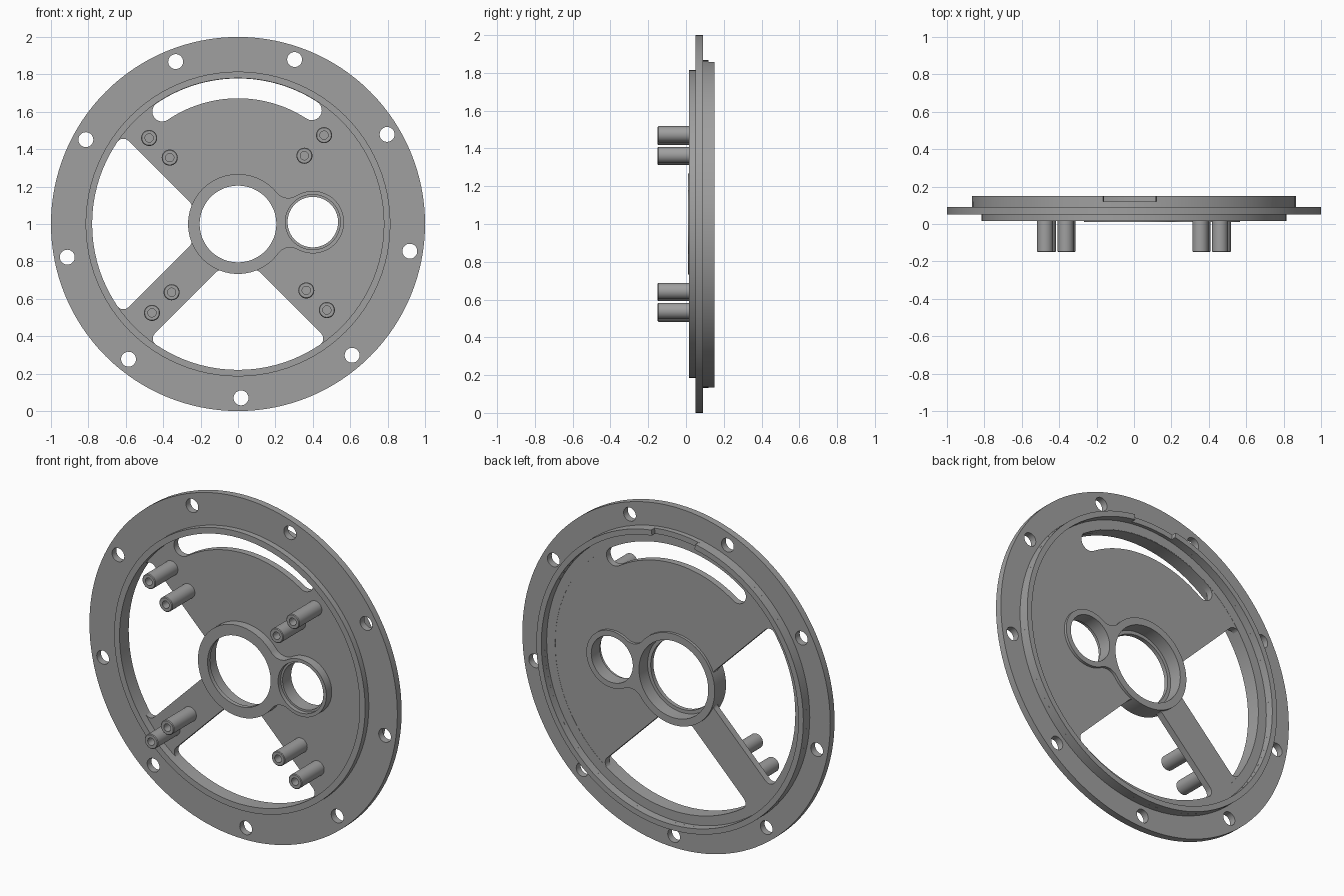
import bpy, bmesh
from math import sin, cos, asin, acos, pi, radians, sqrt, hypot, atan2

cube = bpy.data.objects.get("Cube")
if cube:
    bpy.data.objects.remove(cube)

CENTRE_Z = 1.0
grey = bpy.data.materials.new("machined grey")
grey.use_nodes = True
colour = (0.35, 0.35, 0.35, 1)
grey.diffuse_color = colour
grey.node_tree.nodes["Principled BSDF"].inputs["Base Color"].default_value = colour


def arc(cx, cy, r, a, b, n=12):
    """Points on an arc from angle a to b in degrees."""
    steps = [radians(a + (b - a) * i / n) for i in range(n + 1)]
    return [(cx + r * cos(t), cy + r * sin(t)) for t in steps]


def circle(r, cx=0, cy=0, n=96):
    return arc(cx, cy, r, 0, 360, n)[:-1]


def turn(points, degrees):
    c, s = cos(radians(degrees)), sin(radians(degrees))
    return [(x * c - y * s, x * s + y * c) for x, y in points]


def finish(obj):
    """Weld, colour and shade a mesh part."""
    bm = bmesh.new()
    bm.from_mesh(obj.data)
    bmesh.ops.remove_doubles(bm, verts=bm.verts, dist=0.0001)
    bmesh.ops.recalc_face_normals(bm, faces=bm.faces)
    bm.to_mesh(obj.data)
    bm.free()
    obj.data.materials.clear()
    obj.data.materials.append(grey)
    bpy.ops.object.select_all(action='DESELECT')
    obj.select_set(True)
    bpy.context.view_layer.objects.active = obj
    bpy.ops.object.shade_smooth_by_angle(angle=radians(30))


def plate(name, loops, front, back):
    """Extrude an outline with holes along y, from front to back."""
    curve = bpy.data.curves.new(name, 'CURVE')
    curve.dimensions = '2D'
    curve.fill_mode = 'BOTH'
    curve.extrude = (back - front) / 2
    for loop in loops:
        spline = curve.splines.new('POLY')
        spline.points.add(len(loop) - 1)
        for point, (x, y) in zip(spline.points, loop):
            point.co = (x, y, 0, 1)
        spline.use_cyclic_u = True
    obj = bpy.data.objects.new(name, curve)
    bpy.context.collection.objects.link(obj)
    obj.location = (0, (front + back) / 2, CENTRE_Z)
    obj.rotation_euler.x = pi / 2
    bpy.ops.object.select_all(action='DESELECT')
    obj.select_set(True)
    bpy.context.view_layer.objects.active = obj
    bpy.ops.object.convert(target='MESH')
    finish(bpy.context.view_layer.objects.active)


def lathe(name, profile, x, z, n=32):
    """Revolve (radius, y) points around an axis along y."""
    bm = bmesh.new()
    verts = [bm.verts.new((r, y, 0)) for r, y in profile]
    edges = [bm.edges.new(pair) for pair in zip(verts, verts[1:])]
    bmesh.ops.spin(bm, geom=verts + edges, cent=(0, 0, 0), axis=(0, 1, 0),
                   angle=2 * pi, steps=n)
    mesh = bpy.data.meshes.new(name)
    bm.to_mesh(mesh)
    bm.free()
    obj = bpy.data.objects.new(name, mesh)
    bpy.context.collection.objects.link(obj)
    obj.location = (x, 0, CENTRE_Z + z)
    finish(obj)


def window(direction, outer=0.781, inner=0.263, half_spoke=0.1, f_out=0.04, f_in=0.03):
    """Opening between two spokes, with rounded corners."""
    def corner(radius, fillet):
        off = half_spoke + fillet
        angle = 45 - asin(off / radius) * 180 / pi
        return angle, radius * cos(radians(angle)), radius * sin(radians(angle))
    a_in, xi, yi = corner(inner + f_in, f_in)
    a_out, xo, yo = corner(outer - f_out, f_out)
    side = arc(xi, yi, f_in, a_in + 180, 135) + arc(xo, yo, f_out, 135, a_out)
    rim = arc(0, 0, outer, a_out, -a_out, 40)[1:-1]
    mirrored = [(x, -y) for x, y in reversed(side)]
    hub_side = arc(0, 0, inner, -a_in, a_in, 16)[1:-1]
    return turn(side + rim + mirrored + hub_side, direction)


def band(inner, outer, a, b):
    """Curved slot with round ends."""
    mid, r = (inner + outer) / 2, (outer - inner) / 2
    end_a, end_b = [(mid * cos(radians(t)), mid * sin(radians(t))) for t in (a, b)]
    return (arc(0, 0, outer, a, b, 40) + arc(*end_b, r, b, b + 180)[1:-1]
            + arc(0, 0, inner, b, a, 40) + arc(*end_a, r, a + 180, a + 360)[1:-1])


def hub_outline(r1, r2, fillet, gap):
    """Two circles joined by concave fillets."""
    d1, d2 = r1 + fillet, r2 + fillet
    x = (gap ** 2 + d1 ** 2 - d2 ** 2) / (2 * gap)
    y = sqrt(d1 ** 2 - x ** 2)
    a1 = atan2(y, x) * 180 / pi
    a2 = atan2(y, x - gap) * 180 / pi
    neck = arc(x, y, fillet, a2 - 180, a1 - 180)
    return turn(arc(gap, 0, r2, -a2, a2, 48) + neck[1:-1]
                + arc(0, 0, r1, a1, 360 - a1, 72)
                + [(px, -py) for px, py in reversed(neck[1:-1])], 1.4)


# Outer flange with nine bolt holes
bolts = [turn(circle(0.04, 0.93, 0, 24), 40 * i - 89) for i in range(9)]
plate("flange", [circle(1.0, n=128), circle(0.8)] + bolts, 0.05, 0.09)

# Front collar and the inner ledge behind it
plate("front_collar", [circle(0.815), circle(0.78)], 0.015, 0.06)
plate("inner_ledge", [circle(0.85), circle(0.78)], 0.055, 0.10)

# Back lip, with a shallow notch at the top
plate("back_lip_base", [circle(0.867), circle(0.835)], 0.085, 0.12)
start, stop = 101, 360 + 82
plate("back_lip", [arc(0, 0, 0.867, start, stop, 96) + arc(0, 0, 0.835, stop, start, 96)],
      0.12, 0.15)

# Web with two windows, a curved slot and the bearing openings
bearing = (0.4, 0.01)
plate("web", [circle(0.8), window(180), window(270), band(0.672, 0.778, 57, 124),
              circle(0.23), circle(0.15, *bearing)], 0.06, 0.099)

# Double hub with stepped bores
outline = hub_outline(0.267, 0.167, 0.08, 0.4)
plate("hub_front", [outline, circle(0.205), circle(0.147, *bearing)], 0.01, 0.035)
plate("hub_back", [outline, circle(0.225), circle(0.135, *bearing)], 0.035, 0.115)

# Four pairs of hollow posts
post = [(0.0001, -0.08), (0.022, -0.08), (0.022, -0.15), (0.039, -0.15),
        (0.043, -0.146), (0.043, 0.07)]
for quarter in range(4):
    for x, z in turn([(0.46, 0.475), (0.355, 0.365)], 90 * quarter):
        lathe("post", post, x, z)
